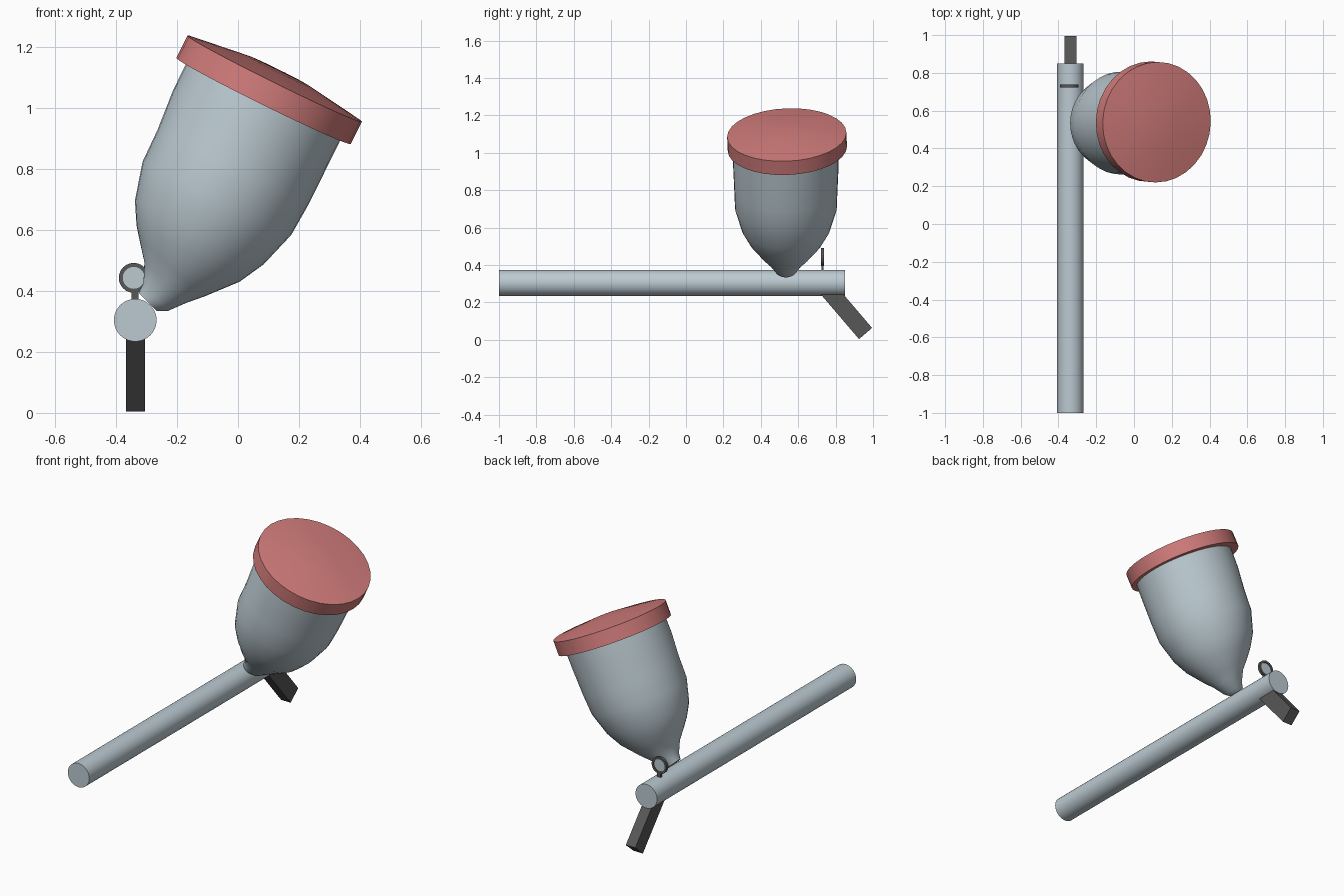
import bpy, bmesh, math
from mathutils import Vector, Matrix

if "Cube" in bpy.data.objects:
    bpy.data.objects.remove(bpy.data.objects["Cube"])


def material(name, rgb):
    m = bpy.data.materials.new(name)
    m.diffuse_color = (*rgb, 1)
    m.use_nodes = True
    m.node_tree.nodes["Principled BSDF"].inputs["Base Color"].default_value = m.diffuse_color
    return m


STEEL = material("pale blue grey", (0.50, 0.59, 0.64))
RED = material("soft red", (0.63, 0.20, 0.195))
DARK = material("dark grey", (0.095, 0.095, 0.095))


def finish(bm, name, mat):
    bmesh.ops.recalc_face_normals(bm, faces=bm.faces)
    me = bpy.data.meshes.new(name)
    bm.to_mesh(me)
    bm.free()
    ob = bpy.data.objects.new(name, me)
    bpy.context.collection.objects.link(ob)
    me.materials.append(mat)
    bpy.ops.object.select_all(action='DESELECT')
    ob.select_set(True)
    bpy.context.view_layer.objects.active = ob
    bpy.ops.object.shade_smooth_by_angle(angle=math.radians(35))
    return ob


def loft(name, rings, mat, sides=32, caps=True, closed=False):
    """Skin rings given as (centre, u axis, v axis)."""
    bm = bmesh.new()
    loops = []
    for c, u, v in rings:
        loops.append([bm.verts.new(c + u * math.cos(a) + v * math.sin(a))
                      for a in (2 * math.pi * i / sides for i in range(sides))])
    pairs = list(zip(loops, loops[1:]))
    if closed:
        pairs.append((loops[-1], loops[0]))
    for a, b in pairs:
        for i in range(sides):
            j = (i + 1) % sides
            bm.faces.new((a[i], a[j], b[j], b[i]))
    if caps and not closed:
        bm.faces.new(loops[0])
        bm.faces.new(loops[-1])
    return finish(bm, name, mat)


def lathe(name, origin, axis, profile, mat, sides=32, closed=False):
    """Revolve (radius, height) points around an axis."""
    n = Vector(axis).normalized()
    u = (Vector((0, 1, 0)) if abs(n.y) < 0.9 else Vector((1, 0, 0)))
    u = (u - n * u.dot(n)).normalized()
    v = n.cross(u)
    o = Vector(origin)
    return loft(name, [(o + n * h, u * r, v * r) for r, h in profile], mat, sides, closed=closed)


def box(name, centre, size, mat, tilt=0):
    bm = bmesh.new()
    bmesh.ops.create_cube(bm, size=1, matrix=Matrix.Translation(centre)
                          @ Matrix.Rotation(tilt, 4, 'X') @ Matrix.Diagonal((*size, 1)))
    return finish(bm, name, mat)


# barrel
lathe("barrel", (-0.337, 0, 0.304), (0, 1, 0), [(0.07, -1), (0.07, 0.85)], STEEL)

# slanted grip, its top buried in the barrel
tilt = math.atan2(0.65, 0.76)
up = Vector((0, -math.sin(tilt), math.cos(tilt)))
box("grip", Vector((-0.336, 0.96, 0.034)) + up * 0.17, (0.062, 0.092, 0.34), DARK, tilt)

# ring sight with post and lens
SIGHT = (-0.342, 0.73, 0.443)
lathe("sight_ring", SIGHT, (0, 1, 0),
      [(0.036, -0.008), (0.049, -0.008), (0.049, 0.008), (0.036, 0.008)], DARK, 24, closed=True)
lathe("sight_lens", SIGHT, (0, 1, 0), [(0.037, -0.004), (0.037, 0.004)], STEEL, 24)
box("sight_post", (-0.338, 0.73, 0.383), (0.024, 0.012, 0.04), DARK)

# hopper: each ring is given by its left and right ends in the front view (x, z)
outline = [
    ((-0.326, 0.393), (-0.267, 0.334)),
    ((-0.310, 0.426), (-0.231, 0.334)),
    ((-0.307, 0.495), (-0.169, 0.361)),
    ((-0.323, 0.567), (-0.110, 0.382)),
    ((-0.333, 0.616), (0.005, 0.430)),
    ((-0.338, 0.696), (0.084, 0.487)),
    ((-0.313, 0.824), (0.175, 0.584)),
    ((-0.264, 0.928), (0.231, 0.683)),
    ((-0.213, 1.058), (0.293, 0.808)),
    ((-0.160, 1.166), (0.346, 0.916)),
]
rings = []
for (lx, lz), (rx, rz) in outline:
    u = Vector((rx - lx, 0, rz - lz)) / 2
    rings.append((Vector(((lx + rx) / 2, 0.534, (lz + rz) / 2)), u, Vector((0, u.length, 0))))
loft("hopper", rings, STEEL, 40)

# domed hopper lid
lathe("hopper_lid", (0.084, 0.542, 1.023), (0.443, -0.04, 0.897),
      [(0.319, 0), (0.319, 0.082), (0.115, 0.11), (0.03, 0.112)], RED, 32)
